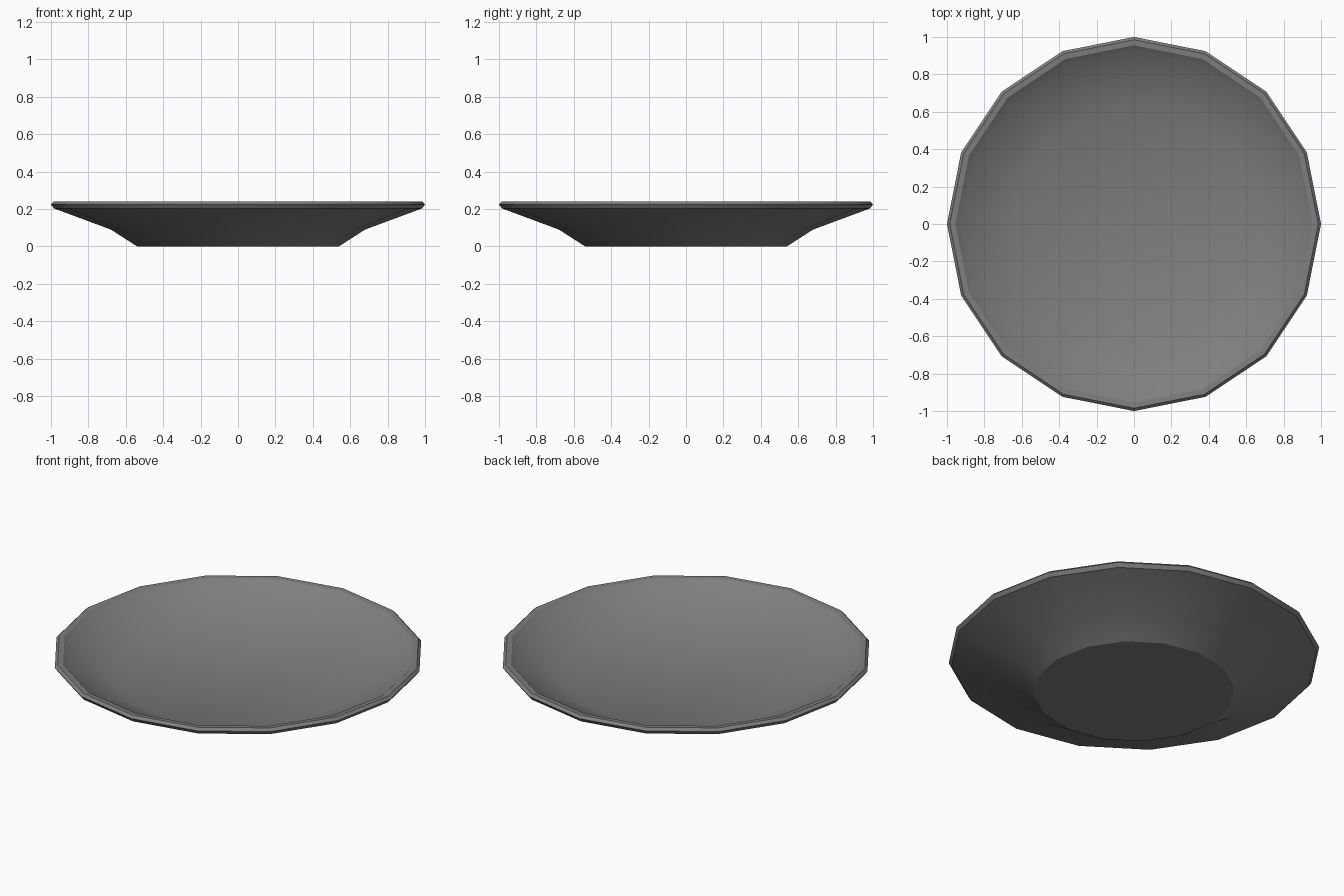
import bpy
import bmesh
from math import cos, sin, pi, radians

SIDES = 16

cube = bpy.data.objects.get("Cube")
if cube:
    bpy.data.objects.remove(cube, do_unlink=True)

# Single grey glaze
grey = bpy.data.materials.new("plate_grey")
grey.use_nodes = True
colour = (0.21, 0.21, 0.21, 1.0)
grey.diffuse_color = colour
grey.node_tree.nodes["Principled BSDF"].inputs["Base Color"].default_value = colour

# Cross-section (radius, height): underside, rounded rim, inner wall, floor
profile = [
    (0.54, 0.0), (0.68, 0.09), (0.985, 0.203),
    (1.0, 0.225), (0.985, 0.24), (0.955, 0.238), (0.925, 0.215),
    (0.645, 0.085),
]

# Plate body lathed from the cross-section
bm = bmesh.new()
rings = [
    [bm.verts.new((r * cos(2 * pi * i / SIDES), r * sin(2 * pi * i / SIDES), z))
     for i in range(SIDES)]
    for r, z in profile
]
for low, high in zip(rings, rings[1:]):
    for i in range(SIDES):
        j = (i + 1) % SIDES
        bm.faces.new((low[i], low[j], high[j], high[i]))

# Flat base and inner floor
bm.faces.new(reversed(rings[0]))
bm.faces.new(rings[-1])
bmesh.ops.recalc_face_normals(bm, faces=bm.faces[:])

mesh = bpy.data.meshes.new("plate")
bm.to_mesh(mesh)
bm.free()
mesh.materials.append(grey)
plate = bpy.data.objects.new("plate", mesh)
bpy.context.collection.objects.link(plate)

# Smooth shading with a crisp base and lower rim edge
bpy.ops.object.select_all(action="DESELECT")
plate.select_set(True)
bpy.context.view_layer.objects.active = plate
bpy.ops.object.shade_smooth_by_angle(angle=radians(30))
